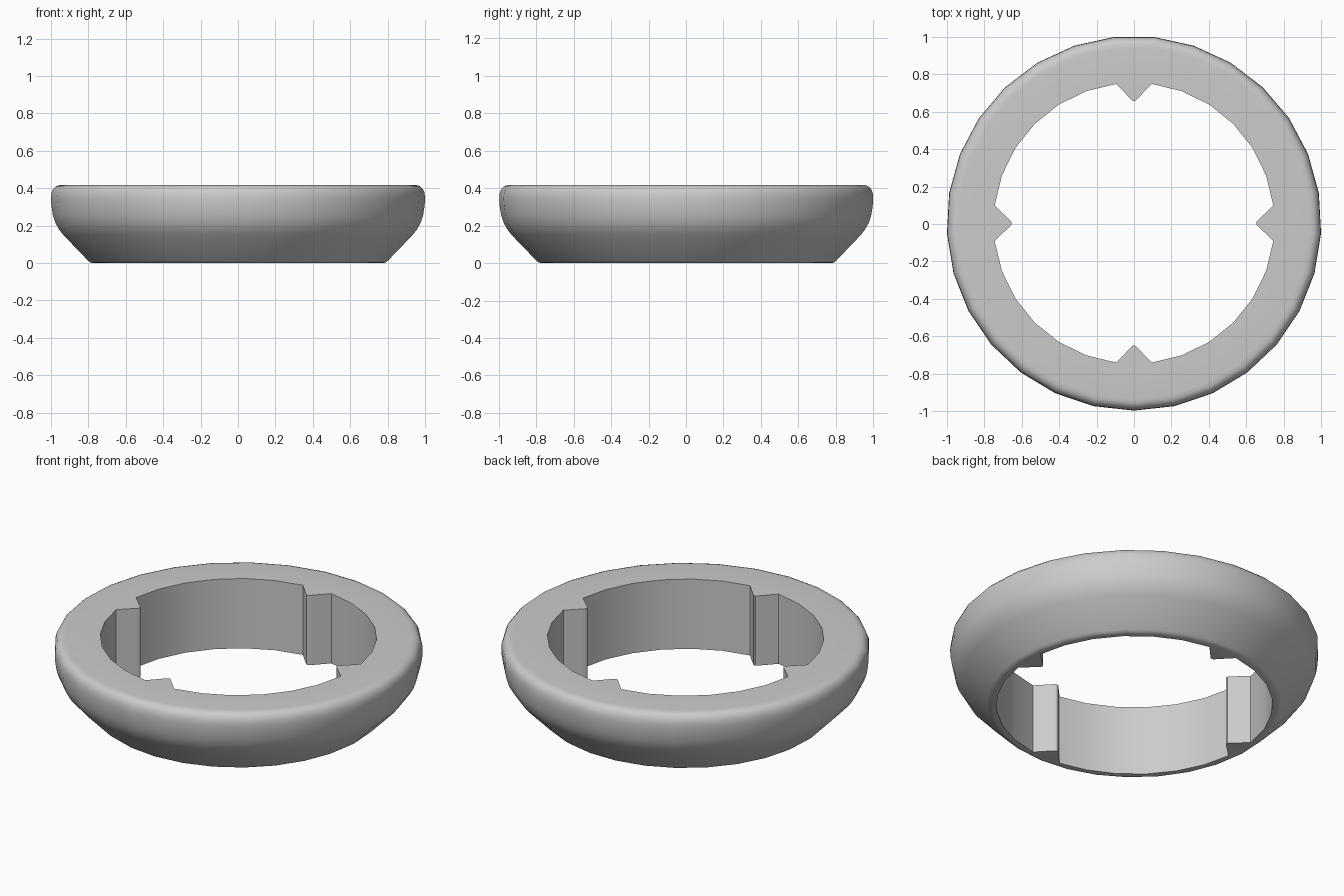
import bpy, bmesh
from math import sin, cos, radians, pi

if "Cube" in bpy.data.objects:
    bpy.data.objects.remove(bpy.data.objects["Cube"])

SIDES, H, SHIFT = 29, 0.418, 0.004
HOLE_R, TOOTH = 0.751, 7.2          # hole radius, half tooth width in degrees

# outer profile (radius, height) from base to top
profile = [(0.775, 0), (0.79, 0.003), (0.803, 0.013), (0.935, 0.15), (0.957, 0.178),
           (0.978, 0.215), (0.991, 0.255), (0.999, 0.305), (1.0015, 0.345),
           (0.999, 0.375), (0.99, 0.396), (0.976, 0.41), (0.96, 0.416), (0.94, H)]
# rounded tooth tip (inward distance, sideways)
tip = [(0.671, -0.024), (0.660, -0.014), (0.654, -0.005),
       (0.654, 0.005), (0.660, 0.014), (0.671, 0.024)]

# hole outline: four arcs separated by pointed teeth
hole = []
for q in range(4):
    a = q * pi / 2
    hole += [(r * cos(a) - s * sin(a), r * sin(a) + s * cos(a)) for r, s in tip]
    for i in range(7):
        b = a + radians(TOOTH + i * (90 - 2 * TOOTH) / 6)
        hole.append((HOLE_R * cos(b), HOLE_R * sin(b)))

bm = bmesh.new()


def ring(points, z):
    return [bm.verts.new((x, y + SHIFT, z)) for x, y in points]


def skin(lower, upper):
    n = len(lower)
    for i in range(n):
        j = (i + 1) % n
        bm.faces.new((lower[i], lower[j], upper[j], upper[i]))


def loop_edges(vs):
    return [bm.edges.get((vs[i - 1], vs[i])) for i in range(len(vs))]


# outer wall
angles = [-pi / 2 + 2 * pi * i / SIDES for i in range(SIDES)]
outer = [ring([(r * cos(a), r * sin(a)) for a in angles], z) for r, z in profile]
for lo, hi in zip(outer, outer[1:]):
    skin(lo, hi)

# inner wall with teeth
inner = [ring(hole, 0), ring(hole, H)]
skin(inner[1], inner[0])

# flat bottom and top faces
for o, i in ((outer[0], inner[0]), (outer[-1], inner[1])):
    bmesh.ops.triangle_fill(bm, use_beauty=True, edges=loop_edges(o) + loop_edges(i))
bmesh.ops.recalc_face_normals(bm, faces=bm.faces)

mesh = bpy.data.meshes.new("notched_ring")
bm.to_mesh(mesh)
bm.free()
obj = bpy.data.objects.new("notched_ring", mesh)
bpy.context.collection.objects.link(obj)
bpy.context.view_layer.objects.active = obj
obj.select_set(True)
bpy.ops.object.shade_smooth_by_angle(angle=radians(30))
